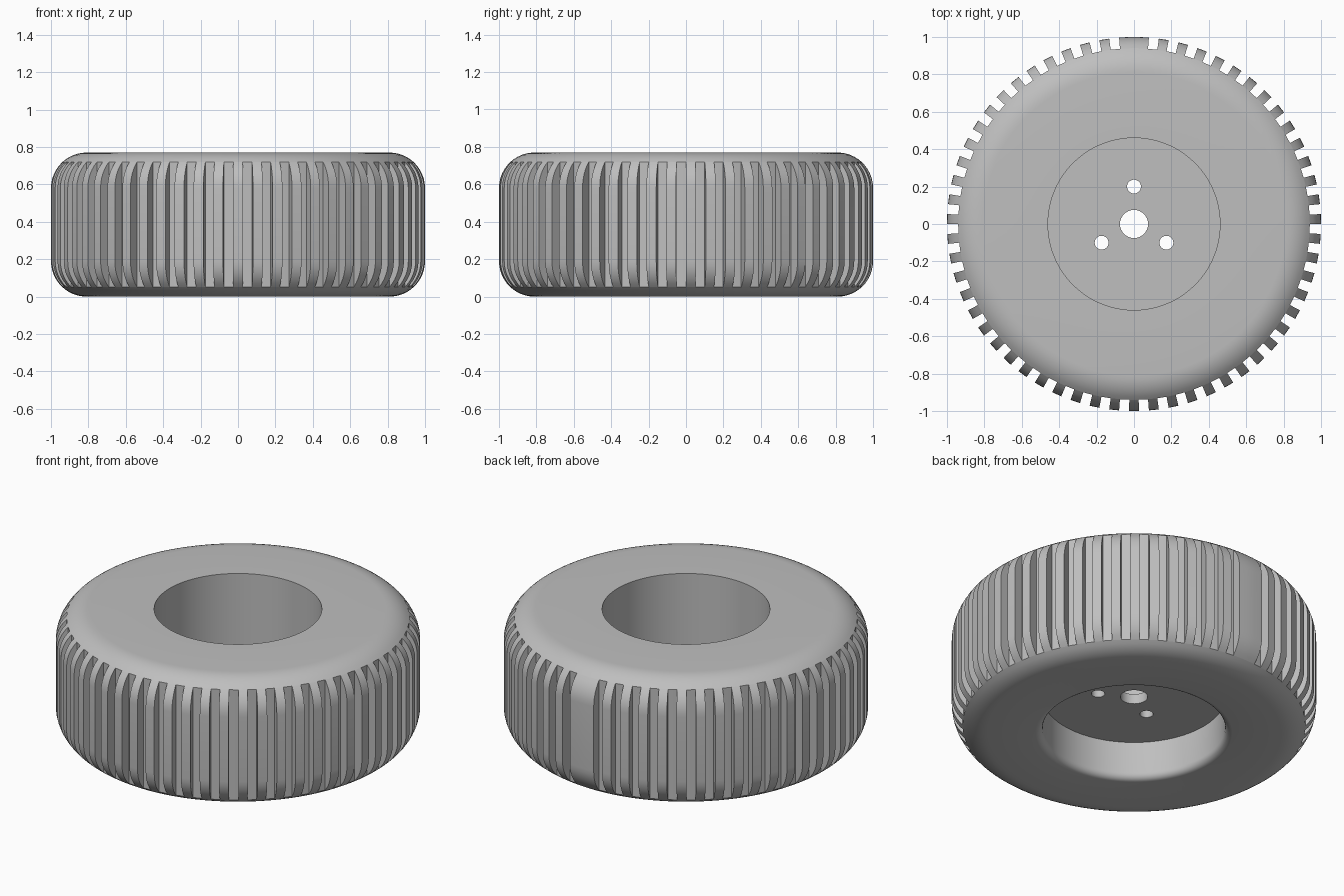
import bpy, bmesh
from math import sin, cos, pi, radians, sqrt, acos

if "Cube" in bpy.data.objects:
    bpy.data.objects.remove(bpy.data.objects["Cube"])

HEIGHT, OUTER, FLOOR, ROUND = 0.77, 1.0, 0.94, 0.19
LUGS = 59
STEP = 2 * pi / LUGS

grey = bpy.data.materials.new("rubber grey")
grey.use_nodes = True
grey.diffuse_color = (0.52, 0.52, 0.52, 1)
grey.node_tree.nodes["Principled BSDF"].inputs["Base Color"].default_value = (0.52, 0.52, 0.52, 1)


def arc(cx, cz, r, a0, a1, n):
    """Points (radius, height) along an arc."""
    return [(cx + r * cos(a0 + (a1 - a0) * i / n), cz + r * sin(a0 + (a1 - a0) * i / n))
            for i in range(n + 1)]


def sweep(bm, profile, angles, closed):
    """Sweep a closed profile round the z axis through the given angles."""
    rings = [[bm.verts.new((r * cos(a), r * sin(a), z)) for r, z in profile] for a in angles]
    pairs = list(zip(rings, rings[1:]))
    if closed:
        pairs.append((rings[-1], rings[0]))
    n = len(profile)
    for p, q in pairs:
        for i in range(n):
            j = (i + 1) % n
            bm.faces.new((p[i], q[i], q[j], p[j]))
    if not closed:
        bm.faces.new(rings[0])
        bm.faces.new(rings[-1])


def finish(bm, name):
    bmesh.ops.recalc_face_normals(bm, faces=bm.faces)
    mesh = bpy.data.meshes.new(name)
    bm.to_mesh(mesh)
    bm.free()
    mesh.materials.append(grey)
    obj = bpy.data.objects.new(name, mesh)
    bpy.context.collection.objects.link(obj)
    smooth(obj)


def smooth(obj):
    bpy.ops.object.select_all(action='DESELECT')
    obj.select_set(True)
    bpy.context.view_layer.objects.active = obj
    bpy.ops.object.shade_smooth_by_angle(angle=radians(30))


# Shoulder rounding, split where the groove floor meets it
cr, top_z, low_z = OUTER - ROUND, HEIGHT - ROUND, ROUND
meet = acos((FLOOR - cr) / ROUND)

# Tyre body down to the groove floor, with recesses on both sides
profile = arc(cr, low_z, ROUND, -pi / 2, -meet, 6)
profile += arc(cr, top_z, ROUND, meet, pi / 2, 6)
profile += [(0.46, HEIGHT), (0.46, 0.26), (0.5, 0.26)]
profile += arc(0.54, 0.04, 0.04, pi, 1.5 * pi, 5)
bm = bmesh.new()
sweep(bm, profile, [i * STEP / 2 for i in range(2 * LUGS)], True)
finish(bm, "tyre_body")

# Tread lugs; the pair at the back is joined into one wide lug
lug = arc(cr, low_z, ROUND, -meet, 0, 6) + arc(cr, top_z, ROUND, 0, meet, 6)
lug += [(FLOOR - 0.02, lug[-1][1] - 0.02), (FLOOR - 0.02, lug[0][1] + 0.02)]
bm = bmesh.new()
half = STEP / 4
for i in range(LUGS):
    mid = -pi / 2 + i * STEP
    if i == LUGS // 2 + 1:
        continue
    span = [mid - half, mid + half]
    if i == LUGS // 2:
        span += [mid + STEP - half, mid + STEP + half]
    sweep(bm, lug, span, False)
finish(bm, "tread_lugs")

# Hub disc with a centre bore and three bolt holes
curve = bpy.data.curves.new("hub_disc", 'CURVE')
curve.dimensions = '2D'
curve.fill_mode = 'BOTH'
curve.extrude = 0.03
bolts = [(0.2 * cos(a), 0.2 * sin(a), 0.037) for a in (pi / 2, pi * 7 / 6, pi * 11 / 6)]
for cx, cy, r in [(0, 0, 0.5), (0, 0, 0.075)] + bolts:
    n = 64 if r > 0.4 else 32
    spline = curve.splines.new('POLY')
    spline.points.add(n - 1)
    spline.use_cyclic_u = True
    for k, p in enumerate(spline.points):
        p.co = (cx + r * cos(2 * pi * k / n), cy + r * sin(2 * pi * k / n), 0, 1)
curve.materials.append(grey)
disc = bpy.data.objects.new("hub_disc", curve)
disc.location.z = 0.26
bpy.context.collection.objects.link(disc)
bpy.ops.object.select_all(action='DESELECT')
disc.select_set(True)
bpy.context.view_layer.objects.active = disc
bpy.ops.object.convert(target='MESH')
disc = bpy.context.view_layer.objects.active
bm = bmesh.new()
bm.from_mesh(disc.data)
bmesh.ops.remove_doubles(bm, verts=bm.verts, dist=0.0001)
bmesh.ops.recalc_face_normals(bm, faces=bm.faces)
bm.to_mesh(disc.data)
bm.free()
smooth(disc)
